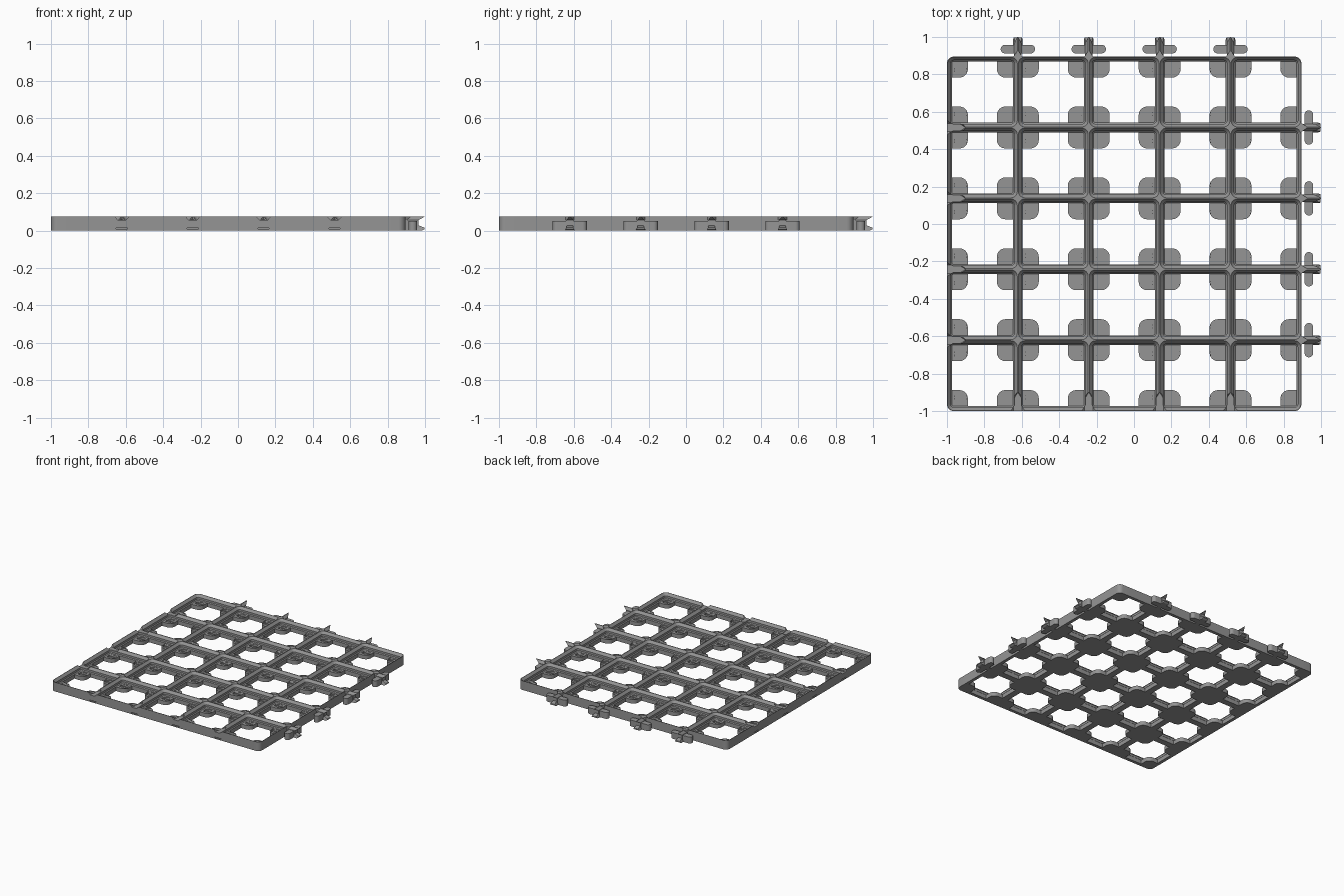
import bpy, bmesh, math

if "Cube" in bpy.data.objects:
    bpy.data.objects.remove(bpy.data.objects["Cube"])

PITCH, N, TOP = 0.379, 5, 0.075
HALF = PITCH / 2
PAD = HALF - 0.112          # inner limit of the corner pads
FLOOR = 0.033               # top of the corner pads
SEG = 6

grey = bpy.data.materials.new("grey plastic")
grey.diffuse_color = (0.3, 0.3, 0.3, 1)
grey.use_nodes = True
grey.node_tree.nodes["Principled BSDF"].inputs["Base Color"].default_value = grey.diffuse_color


def make_object(name, bm):
    mesh = bpy.data.meshes.new(name)
    bmesh.ops.recalc_face_normals(bm, faces=bm.faces[:])
    bm.to_mesh(mesh)
    bm.free()
    mesh.materials.append(grey)
    obj = bpy.data.objects.new(name, mesh)
    bpy.context.collection.objects.link(obj)
    return obj


def hull(bm, points):
    verts = [bm.verts.new(p) for p in points]
    res = bmesh.ops.convex_hull(bm, input=verts)
    junk = [g for g in res["geom_interior"] if isinstance(g, bmesh.types.BMVert)]
    bmesh.ops.delete(bm, geom=junk, context='VERTS')


def smooth(obj):
    bpy.ops.object.select_all(action='DESELECT')
    obj.select_set(True)
    bpy.context.view_layer.objects.active = obj
    bpy.ops.object.shade_smooth_by_angle(angle=math.radians(28))


def ring(h, radii):
    """Rounded square, one radius per corner, anticlockwise."""
    pts = []
    for q in range(4):
        c, s = (1, 0, -1, 0)[q], (0, 1, 0, -1)[q]
        r = radii[q]
        quad = [(h, PAD)]
        for k in range(SEG + 1):
            a = math.pi / 2 * k / SEG
            quad.append((h - r + r * math.cos(a), h - r + r * math.sin(a)))
        quad.append((PAD, h))
        pts += [(x * c - y * s, x * s + y * c) for x, y in quad]
    return pts


def pad_ring(h, r=0.045):
    """Cross-shaped opening left between the four rounded corner pads."""
    pts = []
    for q in range(4):
        c, s = (1, 0, -1, 0)[q], (0, 1, 0, -1)[q]
        quad = [(h, PAD)]
        for k in range(SEG + 1):
            a = math.pi / 2 * (1 + k / SEG)
            quad.append((PAD + r + r * math.cos(a), PAD + r - r * math.sin(a)))
        # run the pad edge from the side wall round to the other wall
        arc = [(PAD + r - r * math.sin(math.pi / 2 * k / SEG),
                PAD + r - r * math.cos(math.pi / 2 * k / SEG)) for k in range(SEG + 1)]
        quad = [(h, PAD)] + arc + [(PAD, h)]
        pts += [(x * c - y * s, x * s + y * c) for x, y in quad]
    return pts


# Grid body: stacked rings for every cell, welded together
bm = bmesh.new()
last = N - 1
for i in range(N):
    for j in range(N):
        cx, cy = -1 + HALF * (2 * i + 1), -1 + HALF * (2 * j + 1)
        outer = [0.036 if corner else 0.0 for corner in (
            (i, j) == (last, last), (i, j) == (0, last),
            (i, j) == (0, 0), (i, j) == (last, 0))]
        opening = pad_ring(HALF - 0.0257)
        layers = [(ring(HALF, outer), TOP),
                  (ring(HALF - 0.003, [0.034] * 4), TOP),
                  (ring(HALF - 0.0194, [0.017] * 4), 0.0556),
                  (ring(HALF - 0.0194, [0.017] * 4), 0.0394),
                  (ring(HALF - 0.0257, [0.0105] * 4), FLOOR),
                  (opening, FLOOR), (opening, 0.0),
                  (ring(HALF, outer), 0.0)]
        loops = [[bm.verts.new((cx + x, cy + y, z)) for x, y in pts] for pts, z in layers]
        for a, b in zip(loops, loops[1:]):
            for k in range(len(a)):
                m = (k + 1) % len(a)
                bm.faces.new((a[k], a[m], b[m], b[k]))
bmesh.ops.remove_doubles(bm, verts=bm.verts[:], dist=1e-4)

# Outer wall
rim = [e for e in bm.edges if e.is_boundary and e.verts[0].co.z > TOP / 2]
res = bmesh.ops.extrude_edge_only(bm, edges=rim)
for g in res["geom"]:
    if isinstance(g, bmesh.types.BMVert):
        g.co.z = 0
bmesh.ops.remove_doubles(bm, verts=bm.verts[:], dist=1e-4)
body = make_object("grid_frame", bm)

lines = [-1 + PITCH * k for k in range(1, N)]

# Cutters: round recess and slit on each pad
recess, slit = bmesh.new(), bmesh.new()
for i in range(N):
    for j in range(N):
        for sx in (-1, 1):
            for sy in (-1, 1):
                x = -1 + HALF * (2 * i + 1) + sx * (HALF - 0.0725)
                y = -1 + HALF * (2 * j + 1) + sy * (HALF - 0.0725)
                hull(recess, [(x + 0.034 * math.cos(t * math.pi / 10),
                               y + 0.034 * math.sin(t * math.pi / 10), z)
                              for t in range(20) for z in (FLOOR - 0.003, FLOOR + 0.004)])
                hull(slit, [(x + a, y + b, z) for a in (-0.031, 0.031)
                            for b in (-0.011, 0.011) for z in (FLOOR - 0.009, FLOOR + 0.003)])

# Cutters: sockets in the left and front edges
socket = bmesh.new()
for c in lines:
    top_cut = [(x, s * w, z) for x in (-1.01, -0.935) for s in (-1, 1)
               for w, z in ((0.022, 0.057), (0.042, 0.08))]
    top_cut += [(-0.9, 0, 0.057), (-0.9, 0, 0.08)]
    groove = [(x, y, z) for x in (-1.01, -0.985) for y in (-0.03, 0.03) for z in (0.008, 0.014)]
    for pts in (top_cut, groove):
        hull(socket, [(x, y + c, z) for x, y, z in pts])
        hull(socket, [(y + c, x, z) for x, y, z in pts])

bpy.context.view_layer.objects.active = body
for name, cut in (("recess_cutter", recess), ("slit_cutter", slit), ("socket_cutter", socket)):
    cutter = make_object(name, cut)
    cutter.hide_render = True
    mod = body.modifiers.new(name, 'BOOLEAN')
    mod.operation, mod.solver, mod.object = 'DIFFERENCE', 'EXACT', cutter
    bpy.ops.object.modifier_apply(modifier=name)
    bpy.data.objects.remove(cutter)
smooth(body)

# Connector: rib stub with pointed cap, foot, flare and round-ended cross tab
bm = bmesh.new()
edge = -1 + PITCH * N
hull(bm, [(x, s * w, z) for s in (-1, 1) for x, w, z in (
    (edge - 0.01, 0.0194, 0.0556), (0.965, 0.0194, 0.0556),
    (edge - 0.01, 0.003, TOP), (1.0, 0.003, TOP))])
hull(bm, [(x, y, z) for x in (edge - 0.01, 0.965) for y in (-0.0194, 0.0194) for z in (0, 0.0556)])
hull(bm, [(x, s * w, z) for s in (-1, 1) for x, w, z in (
    (0.93, 0.0257, 0), (0.985, 0.0257, 0), (0.998, 0.022, 0.008),
    (0.996, 0.02, 0.016), (0.965, 0.015, 0.028), (0.93, 0.015, 0.028))])
hull(bm, [(x, s * w, z) for s in (-1, 1) for z in (0.0556, TOP)
          for x, w in ((edge - 0.001, 0.024), (edge + 0.008, 0.011), (edge + 0.03, 0.003))])
hull(bm, [(0.935 + 0.023 * math.cos(a), s * 0.069 + s * 0.023 * math.sin(a), z)
          for s in (-1, 1) for z in (0, 0.052)
          for a in [math.pi * k / 10 for k in range(11)]])
first = make_object("edge_connector", bm)
smooth(first)
for k, c in enumerate(lines):
    side = first if k == 0 else bpy.data.objects.new("edge_connector", first.data)
    back = bpy.data.objects.new("back_connector", first.data)
    for obj in ([back] if k == 0 else [side, back]):
        bpy.context.collection.objects.link(obj)
    side.location.y = c
    back.location.x = c
    back.rotation_euler.z = math.pi / 2
